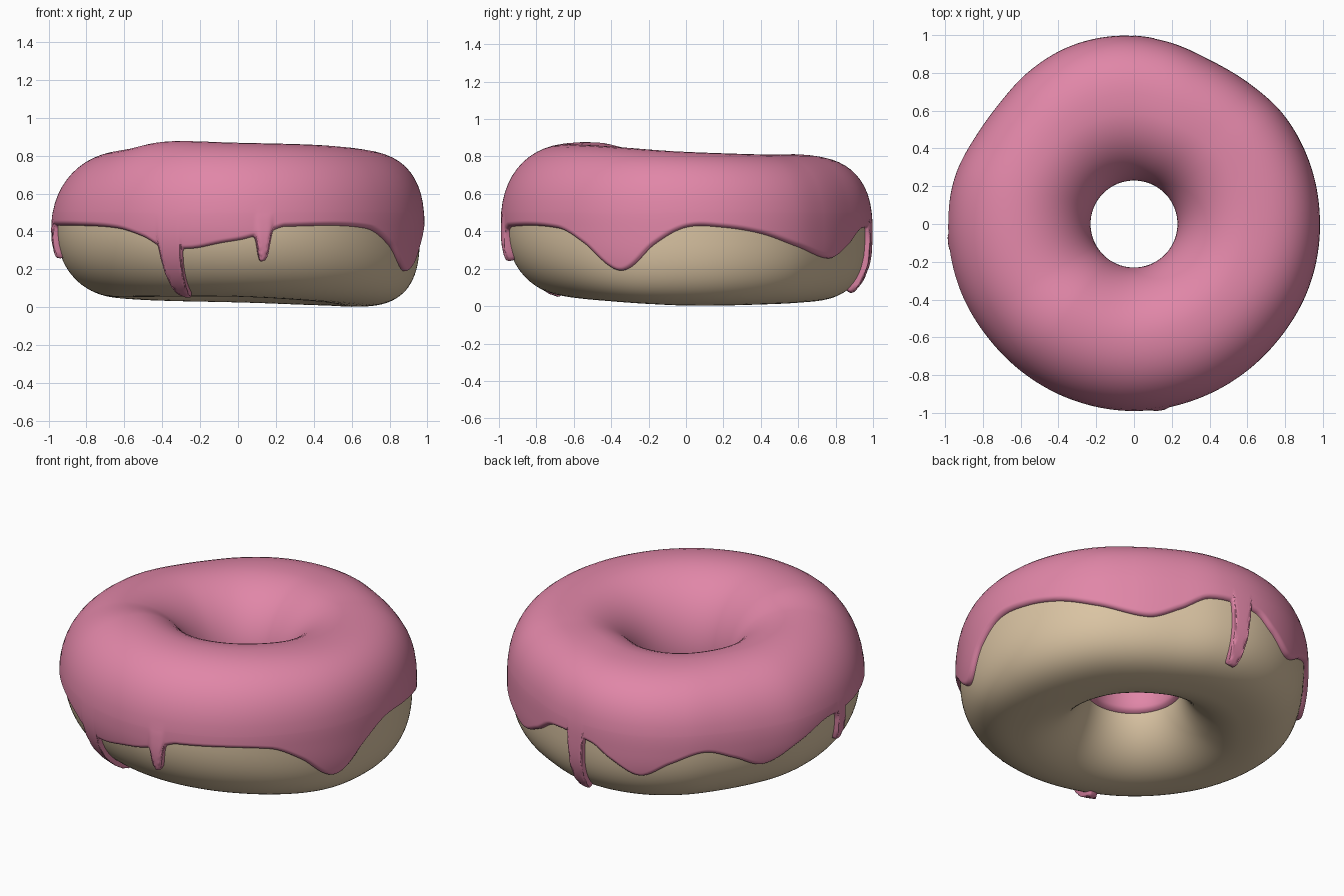
import bpy, bmesh, math
from mathutils import Vector

if "Cube" in bpy.data.objects:
    bpy.data.objects.remove(bpy.data.objects["Cube"])

T = 0.025        # icing thickness
N_IN = 2.0       # cross-section roundness on the hole side


def periodic(points):
    """Smooth closed curve through (degree, value) pairs."""
    p = sorted((a % 360, v) for a, v in points)
    p = [(a - 360, v) for a, v in p[-2:]] + p + [(a + 360, v) for a, v in p[:2]]

    def slope(i):
        return (p[i + 1][1] - p[i - 1][1]) / (p[i + 1][0] - p[i - 1][0])

    def f(a):
        a %= 360
        for i in range(1, len(p) - 2):
            if p[i][0] <= a <= p[i + 1][0]:
                h = p[i + 1][0] - p[i][0]
                t = (a - p[i][0]) / h
                return ((2*t**3 - 3*t*t + 1) * p[i][1] + (t**3 - 2*t*t + t) * h * slope(i)
                        + (3*t*t - 2*t**3) * p[i + 1][1] + (t**3 - t*t) * h * slope(i + 1))
    return f


# uneven hand-made shape: outline radius, top height, underside height
outline = periodic([(0, .985), (20, .985), (37, .98), (50, .963), (65, .957), (80, .982),
                    (95, 1.0), (110, 1.0), (125, .98), (138, .957), (150, .957), (165, .98),
                    (180, .985), (200, .985), (220, .98), (245, .985), (270, .99), (290, .985),
                    (320, .98), (340, .985)])
top = periodic([(0, .825), (45, .81), (70, .812), (90, .803), (135, .80), (180, .82),
                (210, .84), (233, .875), (270, .868), (315, .855)])
under = periodic([(0, .003), (45, .01), (90, .025), (135, .035), (180, .05), (225, .055),
                  (270, .055), (315, .03)])
# squareness of the outer cross-section above and below the middle
square_top = periodic([(0, 2.7), (45, 2.6), (90, 2.6), (135, 2.3), (180, 2.05), (225, 2.1),
                       (270, 2.2), (320, 2.4)])
square_low = periodic([(0, 2.9), (45, 2.8), (90, 2.7), (135, 2.4), (180, 2.15), (225, 2.1),
                       (270, 2.15), (305, 2.4), (338, 3.1)])
# wavy lower edge of the icing
wave = periodic([(0, .42), (-10, .33), (-17, .22), (-21.5, .19), (-26, .22), (-34, .33),
                 (-45, .415), (-75, .425), (-80, .40), (-88, .36), (-95, .34), (-105, .31),
                 (-115, .32), (-121, .37), (-131, .415), (-150, .43), (-175, .43), (176, .43),
                 (165, .36), (152, .27), (141, .34), (131, .39), (120, .33), (110, .25),
                 (100, .33), (93, .40), (76, .41), (66, .32), (55, .255), (38, .32),
                 (25, .385), (12, .42)])
# thin drips: angle, half width in degrees, length, flatness of tip, extra thickness
DRIPS = [(-112, 3.5, .24, 8, .005), (-82, 2.2, .14, 4, .022),
         (87, 2.9, .33, 8, .008), (185.5, 2.2, .17, 6, .008)]


def drip(a, d):
    c, w, length, power, extra = d
    da = (a - c + 180) % 360 - 180
    return math.exp(-abs(da / w) ** power)


def icing_edge(a):
    return wave(a) - sum(d[2] * drip(a, d) for d in DRIPS)


def section(a):
    """Centre radius, centre height, half sizes and exponents of the dough tube."""
    r_out, r_in = outline(a) - T, 0.23 + T
    z1, z0 = top(a) - T, under(a)
    return ((r_out + r_in) / 2, (z1 + z0) / 2, (r_out - r_in) / 2, (z1 - z0) / 2,
            square_top(a), square_low(a))


def spow(x, e):
    return math.copysign(abs(x) ** e, x)


def surface(a, sec, phi, off=0.0):
    rc, zc, w, h, nt, nl = sec
    c, s = math.cos(phi), math.sin(phi)
    e = 2 / (N_IN if c < 0 else nt if s > 0 else nl)
    n = Vector((spow(c, 2 - e) / w, spow(s, 2 - e) / h)).normalized() * off
    r = rc + w * spow(c, e) + n.x
    z = zc + h * spow(s, e) + n.y
    t = math.radians(a)
    return Vector((r * math.cos(t), r * math.sin(t), z))


def phi_at(sec, z, inner=False):
    v = max(-.98, min(.98, (z - sec[1]) / sec[3]))
    n = N_IN if inner else sec[4] if v > 0 else sec[5]
    return math.asin(spow(v, n / 2))


def make(name, cols, closed, color):
    """Skin a ring of point columns."""
    bm = bmesh.new()
    vs = [[bm.verts.new(p) for p in col] for col in cols]
    n, m = len(vs), len(vs[0])
    for i in range(n):
        A, B = vs[i], vs[(i + 1) % n]
        for j in range(m if closed else m - 1):
            k = (j + 1) % m
            f = bm.faces.new((A[j], B[j], B[k], A[k]))
            f.smooth = True
    me = bpy.data.meshes.new(name)
    bm.to_mesh(me)
    bm.free()
    mat = bpy.data.materials.new(name + "_color")
    mat.diffuse_color = (*color, 1)
    mat.use_nodes = True
    mat.node_tree.nodes["Principled BSDF"].inputs["Base Color"].default_value = mat.diffuse_color
    me.materials.append(mat)
    ob = bpy.data.objects.new(name, me)
    bpy.context.collection.objects.link(ob)
    return ob


# dough ring
dough = []
for i in range(240):
    a = i * 1.5
    sec = section(a)
    dough.append([surface(a, sec, 2 * math.pi * j / 80) for j in range(80)])
make("dough", dough, True, (.70, .55, .365))

# icing shell: rows run from the outer dripping edge, over the top, into the hole
N, LOW, HIGH = 900, 28, 34
angles = [i * 360 / N for i in range(N)]
secs = [section(a) for a in angles]
phi_edge = [phi_at(s, icing_edge(a)) for a, s in zip(angles, secs)]
edge = [surface(a, s, p) for a, s, p in zip(angles, secs, phi_edge)]


def rounded(d, radius, thick=T):
    """Thickness at distance d from the edge, with a rounded lip."""
    k = max(0, min(1, d / radius))
    return (thick + .004) * math.sqrt(max(0, 1 - (1 - k) ** 2)) - .004


icing = []
for i, (a, sec) in enumerate(zip(angles, secs)):
    p0, pm = phi_edge[i], phi_at(sec, .50)
    p1 = math.pi - phi_at(sec, .33, True)
    near = [edge[(i + k) % N] for k in range(-12, 13)]
    extra = sum(d[4] * drip(a, d) for d in DRIPS)
    col = []
    for j in range(LOW):
        u = j / LOW
        p = p0 + (pm - p0) * u ** 1.4
        q = surface(a, sec, p)
        d = min((q - e).length for e in near)
        col.append(surface(a, sec, p, rounded(d, .026, T + extra * (1 - u * u))))
    for j in range(HIGH + 1):
        p = pm + (p1 - pm) * (1 - (1 - j / HIGH) ** 1.3)
        d = max(0, (p1 - p) * .37)
        col.append(surface(a, sec, p, rounded(d, .028)))
    icing.append(col)
make("icing", icing, False, (.75, .24, .39))
